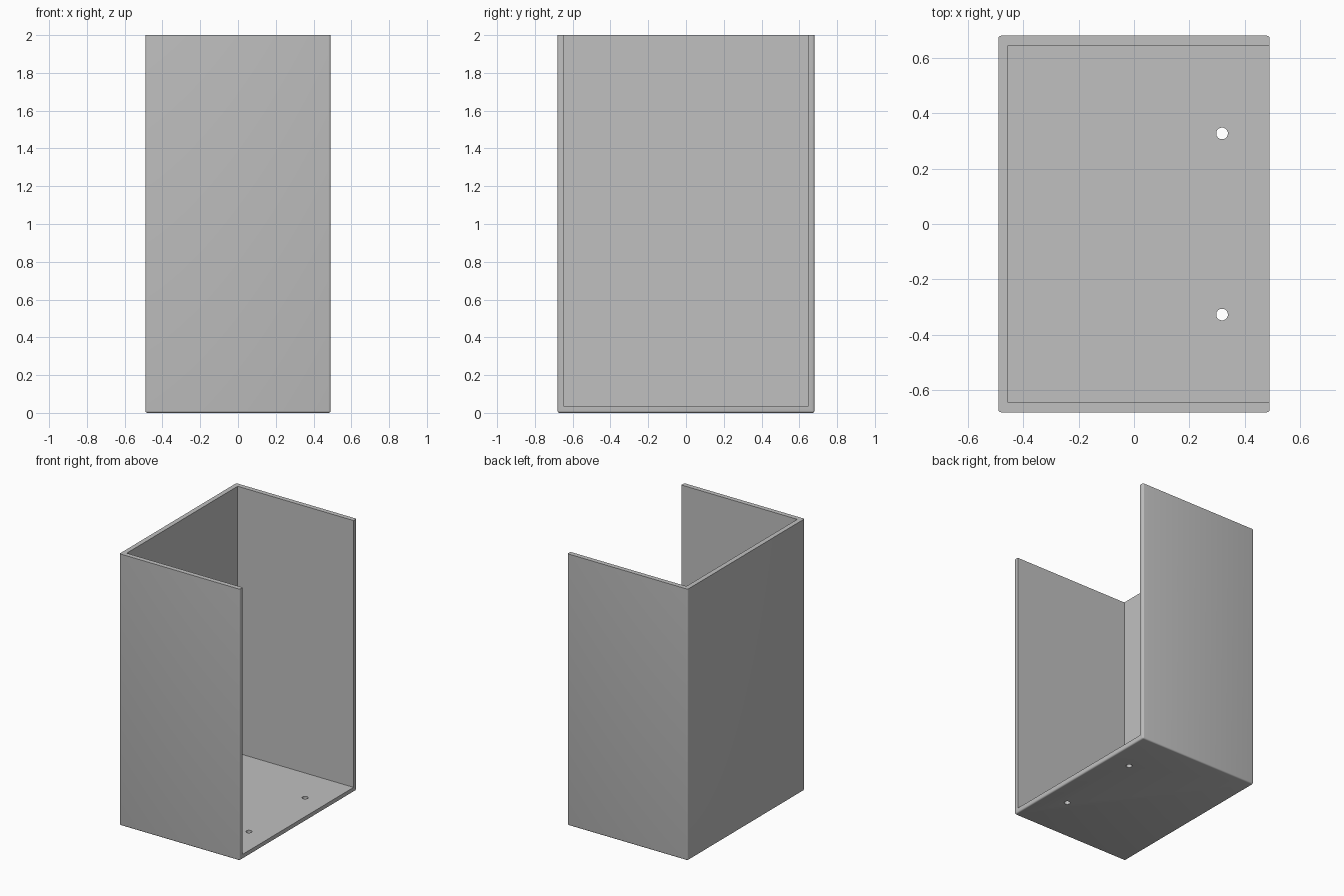
import bpy
import bmesh
from mathutils import Matrix, Vector

cube = bpy.data.objects.get("Cube")
if cube:
    bpy.data.objects.remove(cube, do_unlink=True)

HALF_X, HALF_Y, HEIGHT = 0.49, 0.68, 2.0
WALL = 0.035
ROUND = 0.011
HOLE_X, HOLE_Y, HOLE_R = 0.318, 0.327, 0.021

grey = bpy.data.materials.new("plain grey")
grey.use_nodes = True
colour = (0.53, 0.53, 0.53, 1)
grey.diffuse_color = colour
grey.node_tree.nodes["Principled BSDF"].inputs["Base Color"].default_value = colour


def make_object(name, bm):
    mesh = bpy.data.meshes.new(name)
    bm.to_mesh(mesh)
    bm.free()
    mesh.materials.append(grey)
    obj = bpy.data.objects.new(name, mesh)
    bpy.context.collection.objects.link(obj)
    return obj


def add_box(bm, low, high):
    low, high = Vector(low), Vector(high)
    matrix = Matrix.Translation((low + high) / 2) @ Matrix.Diagonal((*(high - low), 1))
    bmesh.ops.create_cube(bm, size=1, matrix=matrix)


def make_cutter(name, bm, target):
    cutter = make_object(name, bm)
    cutter.hide_render = True
    cutter.hide_viewport = True
    cutter.display_type = 'WIRE'
    mod = target.modifiers.new(name, 'BOOLEAN')
    mod.operation = 'DIFFERENCE'
    mod.solver = 'EXACT'
    mod.object = cutter


# Outer block, rounded on every edge except the top rim
bm = bmesh.new()
add_box(bm, (-HALF_X, -HALF_Y, 0), (HALF_X, HALF_Y, HEIGHT))
outer_edges = [e for e in bm.edges if min(v.co.z for v in e.verts) < HEIGHT / 2]
bmesh.ops.bevel(bm, geom=outer_edges, offset=ROUND, segments=4,
                profile=0.5, affect='EDGES')
holder = make_object("open_box", bm)

# Cavity, open at the top and on the +x side
bm = bmesh.new()
add_box(bm, (-HALF_X + WALL, -HALF_Y + WALL, WALL),
        (HALF_X + 0.2, HALF_Y - WALL, HEIGHT + 0.2))
make_cutter("cavity_cutter", bm, holder)

# Two screw holes through the floor
bm = bmesh.new()
for side in (-1, 1):
    bmesh.ops.create_cone(bm, cap_ends=True, segments=32, radius1=HOLE_R,
                          radius2=HOLE_R, depth=0.2,
                          matrix=Matrix.Translation((HOLE_X, side * HOLE_Y, 0)))
make_cutter("screw_hole_cutter", bm, holder)

# Apply the cuts, then smooth only the rounded edges
bpy.context.view_layer.update()
graph = bpy.context.evaluated_depsgraph_get()
cut_mesh = bpy.data.meshes.new_from_object(holder.evaluated_get(graph))
holder.modifiers.clear()
holder.data = cut_mesh
for name in ("cavity_cutter", "screw_hole_cutter"):
    bpy.data.objects.remove(bpy.data.objects[name], do_unlink=True)

bpy.ops.object.select_all(action='DESELECT')
holder.select_set(True)
bpy.context.view_layer.objects.active = holder
bpy.ops.object.shade_smooth_by_angle(angle=0.6)
